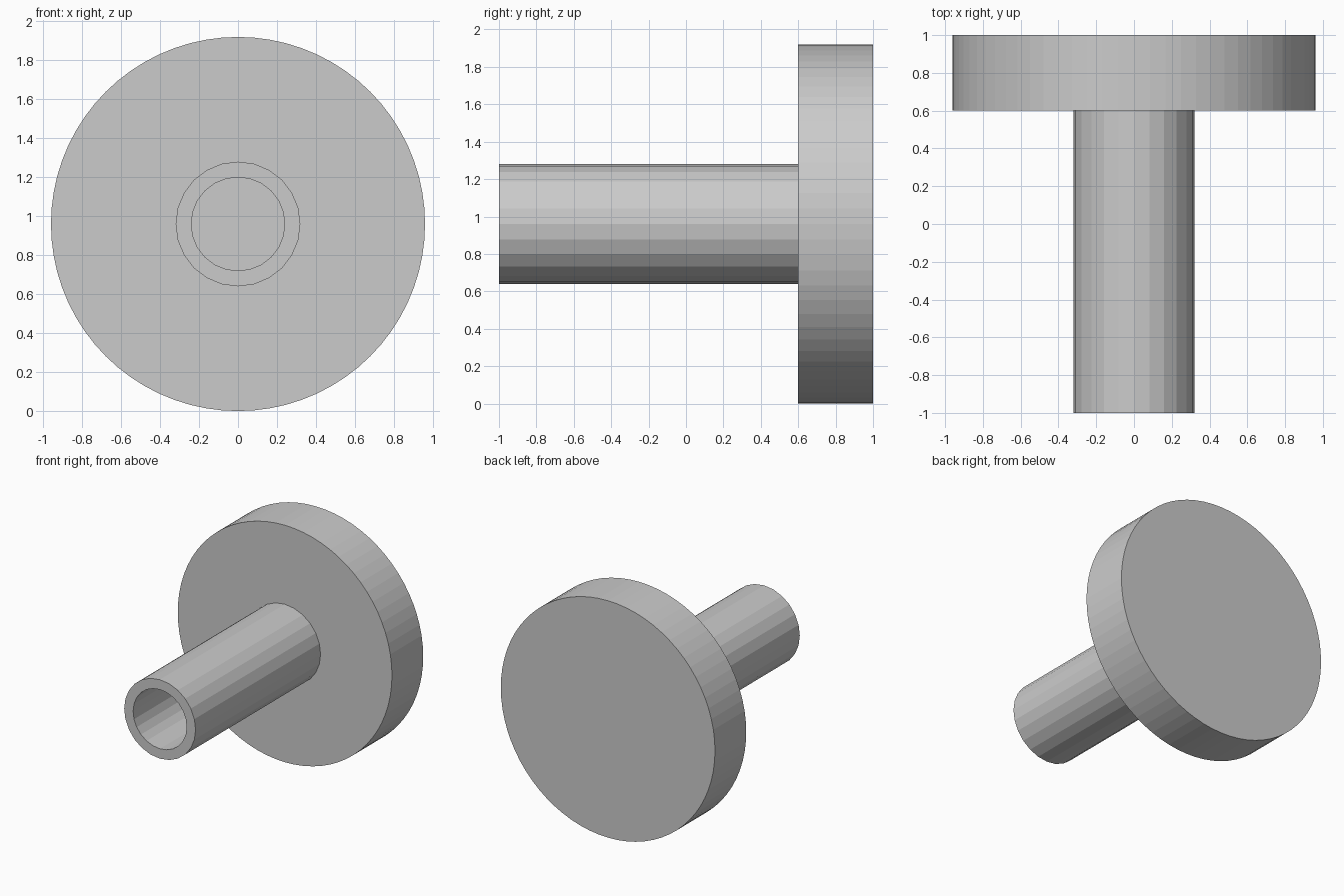
import bpy, bmesh
from math import sin, cos, tau

if "Cube" in bpy.data.objects:
    bpy.data.objects.remove(bpy.data.objects["Cube"])

AXIS_Z = 0.96


def lathe(name, profile, sides, closed=False):
    """Revolve (radius, y) points about the horizontal axis; flat facets."""
    bm = bmesh.new()
    rings = [[bm.verts.new((r * sin(tau * i / sides), y, AXIS_Z + r * cos(tau * i / sides)))
              for i in range(sides)] for r, y in profile]
    pairs = list(zip(rings, rings[1:]))
    if closed:
        pairs.append((rings[-1], rings[0]))
    else:
        bm.faces.new(rings[0])
        bm.faces.new(rings[-1])
    for a, b in pairs:
        for i in range(sides):
            j = (i + 1) % sides
            bm.faces.new((a[i], a[j], b[j], b[i]))
    bmesh.ops.recalc_face_normals(bm, faces=bm.faces)
    mesh = bpy.data.meshes.new(name)
    bm.to_mesh(mesh)
    bm.free()
    obj = bpy.data.objects.new(name, mesh)
    bpy.context.collection.objects.link(obj)
    return obj


# Solid round head at the back
lathe("disc_head", [(0.96, 0.6), (0.96, 1.0)], 72)

# Hollow stem, open at the front, closed off by the head
lathe("hollow_stem", [(0.32, 0.6), (0.32, -1.0), (0.24, -1.0), (0.24, 0.6)], 24, closed=True)
